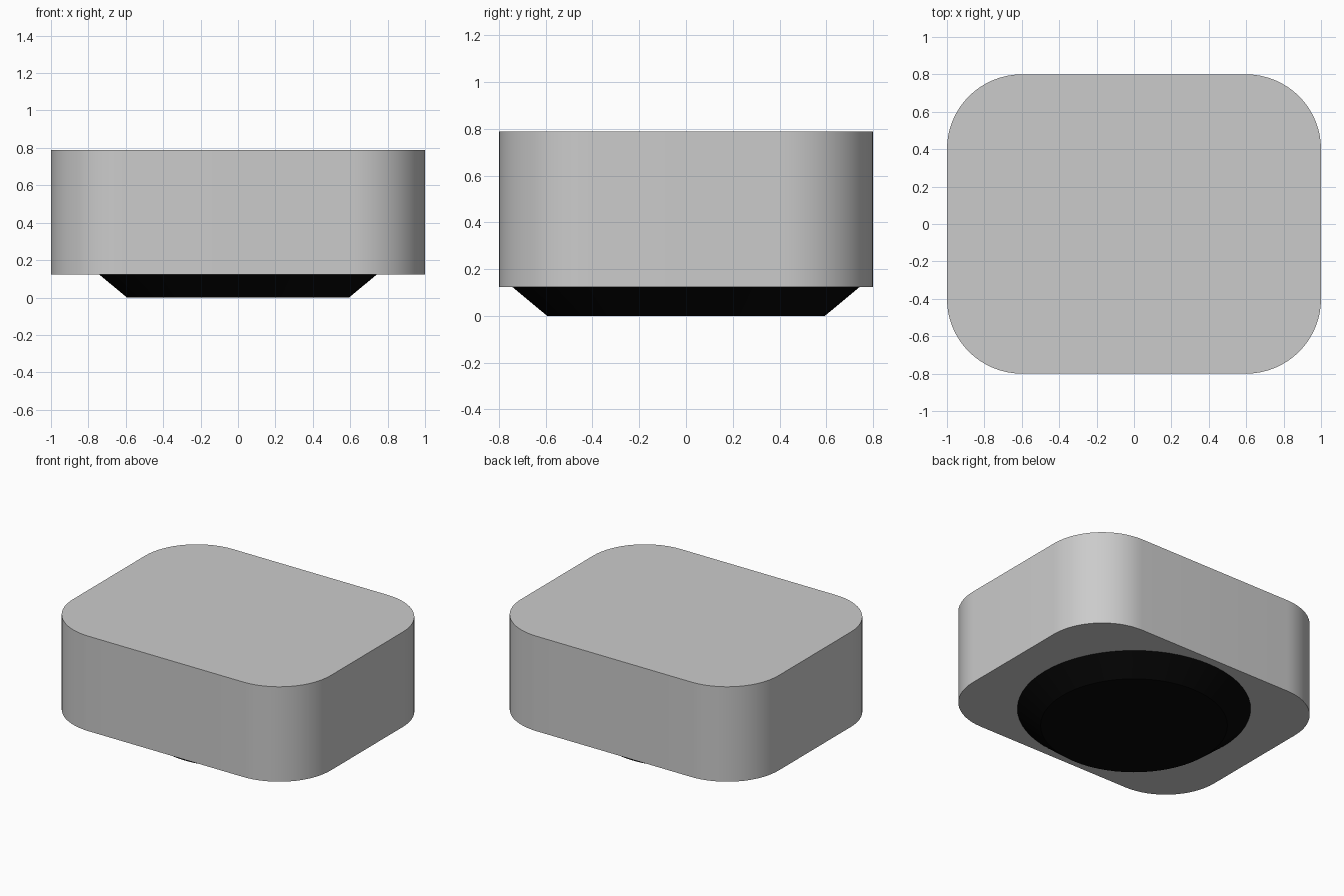
import bpy, bmesh
from math import sin, cos, pi, radians

if "Cube" in bpy.data.objects:
    bpy.data.objects.remove(bpy.data.objects["Cube"])


def prism(name, rings):
    """Loft a closed solid through rings of equal point count."""
    bm = bmesh.new()
    loops = [[bm.verts.new(p) for p in ring] for ring in rings]
    n = len(loops[0])
    for lo, hi in zip(loops, loops[1:]):
        for i in range(n):
            j = (i + 1) % n
            bm.faces.new((lo[i], lo[j], hi[j], hi[i]))
    bm.faces.new(loops[0][::-1])
    bm.faces.new(loops[-1])
    mesh = bpy.data.meshes.new(name)
    bm.to_mesh(mesh)
    bm.free()
    obj = bpy.data.objects.new(name, mesh)
    bpy.context.collection.objects.link(obj)
    bpy.ops.object.select_all(action='DESELECT')
    bpy.context.view_layer.objects.active = obj
    obj.select_set(True)
    bpy.ops.object.shade_smooth_by_angle(angle=radians(30))
    return obj


def rounded_rect(hx, hy, r, z, steps=16):
    pts = []
    for k, (sx, sy) in enumerate([(1, 1), (-1, 1), (-1, -1), (1, -1)]):
        for i in range(steps + 1):
            a = (k + i / steps) * pi / 2
            pts.append((sx * (hx - r) + r * cos(a), sy * (hy - r) + r * sin(a), z))
    return pts


def circle(r, z, n=64):
    return [(r * cos(2 * pi * i / n), r * sin(2 * pi * i / n), z) for i in range(n)]


# Rounded block body
prism("body", [rounded_rect(1.0, 0.8, 0.4, z) for z in (0.123, 0.789)])

# Black tapered foot under the body
foot = prism("foot", [circle(0.594, 0.0), circle(0.742, 0.123)])
black = bpy.data.materials.new("black")
black.diffuse_color = (0.002, 0.002, 0.002, 1)
black.use_nodes = True
black.node_tree.nodes["Principled BSDF"].inputs["Base Color"].default_value = black.diffuse_color
foot.data.materials.append(black)
